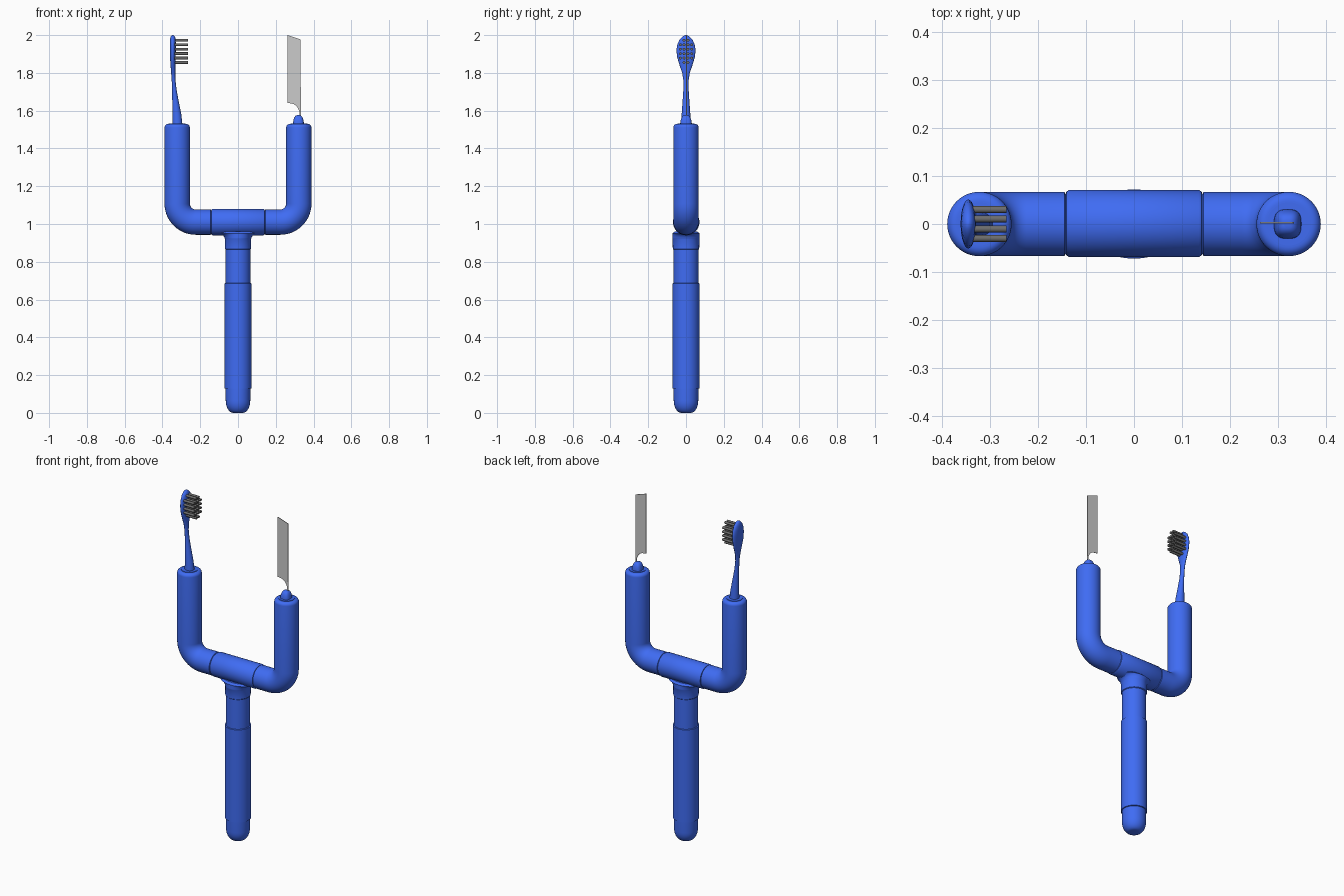
import bpy, bmesh, math
from mathutils import Vector

if "Cube" in bpy.data.objects:
    bpy.data.objects.remove(bpy.data.objects["Cube"])

def material(name, rgb):
    m = bpy.data.materials.new(name)
    m.diffuse_color = (*rgb, 1)
    m.use_nodes = True
    m.node_tree.nodes["Principled BSDF"].inputs["Base Color"].default_value = m.diffuse_color
    return m

BLUE = material("blue_plastic", (0.05, 0.15, 0.9))
DARK = material("bristle_grey", (0.15, 0.15, 0.15))

def finish(name, bm, mat=None, angle=35):
    bmesh.ops.recalc_face_normals(bm, faces=bm.faces)
    me = bpy.data.meshes.new(name)
    bm.to_mesh(me)
    bm.free()
    ob = bpy.data.objects.new(name, me)
    bpy.context.collection.objects.link(ob)
    if mat:
        me.materials.append(mat)
    bpy.ops.object.select_all(action='DESELECT')
    ob.select_set(True)
    bpy.context.view_layer.objects.active = ob
    bpy.ops.object.shade_smooth_by_angle(angle=math.radians(angle))
    return ob

def add_loft(bm, rings, seg=48, power=1.0):
    """Rings: (centre, side axis in xz, half size along it, half size along y)."""
    loops = []
    for c, side, a, b in rings:
        loop = []
        for i in range(seg):
            t = 2 * math.pi * i / seg
            u, v = math.cos(t), math.sin(t)
            u = math.copysign(abs(u) ** power, u)
            v = math.copysign(abs(v) ** power, v)
            loop.append(bm.verts.new(Vector(c) + Vector(side) * a * u + Vector((0, b * v, 0))))
        loops.append(loop)
    for p, q in zip(loops, loops[1:]):
        for i in range(seg):
            j = (i + 1) % seg
            bm.faces.new((p[i], p[j], q[j], q[i]))
    bm.faces.new(loops[0])
    bm.faces.new(loops[-1])

def upright(name, x, prof, seg=48, power=1.0, mat=BLUE):
    """Vertical part from (z, half width, half depth) rows."""
    bm = bmesh.new()
    add_loft(bm, [((x, 0, z), (1, 0, 0), a, b) for z, a, b in prof], seg, power)
    return finish(name, bm, mat)

def turned(name, x, prof, **kw):
    return upright(name, x, [(z, r, r) for z, r in prof], **kw)

def dome(z, r, h, up, n=8, inner=0.0):
    """Quarter-round end rows from the wall to radius inner."""
    return [(z + up * h * math.sin(t), inner + (r - inner) * math.cos(t))
            for t in (math.pi / 2 * i / n for i in range(n + 1))]

# Handle: rounded end cap, grip sleeve and shaft
turned("end_cap", 0, dome(0.065, 0.065, 0.065, -1, inner=0.025)[::-1] + [(0.14, 0.066)])
turned("grip_sleeve", 0, [(0.128, 0.067), (0.13, 0.071), (0.685, 0.071), (0.687, 0.067)])
turned("handle_shaft", 0, [(0.67, 0.066), (0.864, 0.066)])

# Tee joint: stem flaring into a crossbar
stem = [(0.863, 0.064, 0.064), (0.868, 0.069, 0.07), (0.92, 0.069, 0.071)]
for i in range(1, 9):
    t = math.pi / 2 * i / 8
    stem.append((0.915 + 0.035 * math.sin(t), 0.069 + 0.035 * (1 - math.cos(t)), 0.072))
stem.append((0.96, 0.1, 0.06))
upright("tee_stem", 0, stem)
bm = bmesh.new()
add_loft(bm, [((x, 0.001, 1.01), (0, 0, 1), r, r) for x, r in
              ((-0.142, 0.06), (-0.141, 0.066), (-0.135, 0.07),
               (0.135, 0.07), (0.141, 0.066), (0.142, 0.06))])
finish("tee_crossbar", bm, BLUE)

# Arms: bent tubes with rounded upper ends, one on each side
AX, R, BEND = 0.322, 0.067, 0.098
for s, side_name in ((-1, "left"), (1, "right")):
    rings = [((s * 0.142, 0, 1.01), (0, 0, 1), 0.062, 0.062),
             ((s * 0.145, 0, 1.01), (0, 0, 1), R, R)]
    for i in range(15):
        t = math.pi / 2 * i / 14
        c = (s * (AX - BEND + BEND * math.sin(t)), 0, 1.01 + BEND * (1 - math.cos(t)))
        rings.append((c, (-s * math.sin(t), 0, math.cos(t)), R, R))
    for z, r in dome(1.511, R, 0.019, 1, 6, 0.048):
        rings.append(((s * AX, 0, z), (-s, 0, 0), r, r))
    bm = bmesh.new()
    add_loft(bm, rings)
    finish(side_name + "_arm", bm, BLUE)
    turned(side_name + "_plug", s * AX, [(1.52, 0.045), (1.533, 0.045)])

# Toothbrush neck and spoon-shaped head: z, centre x, half thickness, half width
brush = [(1.525, -0.321, 0.027, 0.026), (1.58, -0.324, 0.024, 0.023),
         (1.65, -0.331, 0.017, 0.018), (1.71, -0.337, 0.012, 0.014),
         (1.76, -0.341, 0.010, 0.014), (1.80, -0.343, 0.011, 0.020),
         (1.84, -0.344, 0.013, 0.034), (1.88, -0.345, 0.015, 0.046),
         (1.92, -0.345, 0.016, 0.051), (1.95, -0.345, 0.016, 0.046),
         (1.975, -0.345, 0.015, 0.035), (1.99, -0.345, 0.012, 0.021),
         (1.997, -0.345, 0.007, 0.011), (2.0, -0.345, 0.002, 0.003)]
bm = bmesh.new()
add_loft(bm, [((x, 0, z), (1, 0, 0), a, b) for z, x, a, b in brush], 32)
finish("brush_body", bm, BLUE, 50)

# Bristle tufts
bm = bmesh.new()
for row in range(6):
    z = 1.855 + row * 0.0235
    for y in (-0.03, -0.0105, 0.0105, 0.03):
        if row in (0, 5) and abs(y) > 0.02:
            continue
        add_loft(bm, [((x, y, z), (0, 0, 1), 0.0075, 0.0075) for x in (-0.345, -0.266)], 12)
finish("bristles", bm, DARK)

# Blade holder knob
upright("blade_knob", 0.32, [(1.525, 0.029, 0.031), (1.54, 0.028, 0.030),
        (1.555, 0.025, 0.027), (1.566, 0.021, 0.022), (1.573, 0.015, 0.016),
        (1.576, 0.008, 0.009)], power=0.7, seg=32)

# Thin blade with a scooped lower corner
outline = [(0.262, 2.0), (0.331, 1.977), (0.333, 1.56), (0.326, 1.56)]
for i in range(9):
    t = math.pi / 2 * i / 8
    outline.append((0.276 + 0.05 * math.cos(t), 1.58 + 0.059 * math.sin(t)))
outline.append((0.262, 1.641))
bm = bmesh.new()
face = bm.faces.new([bm.verts.new((x, 0.001, z)) for x, z in outline])
ext = bmesh.ops.extrude_face_region(bm, geom=[face])
bmesh.ops.translate(bm, vec=(0, 0.003, 0),
                    verts=[v for v in ext["geom"] if isinstance(v, bmesh.types.BMVert)])
finish("blade", bm)
